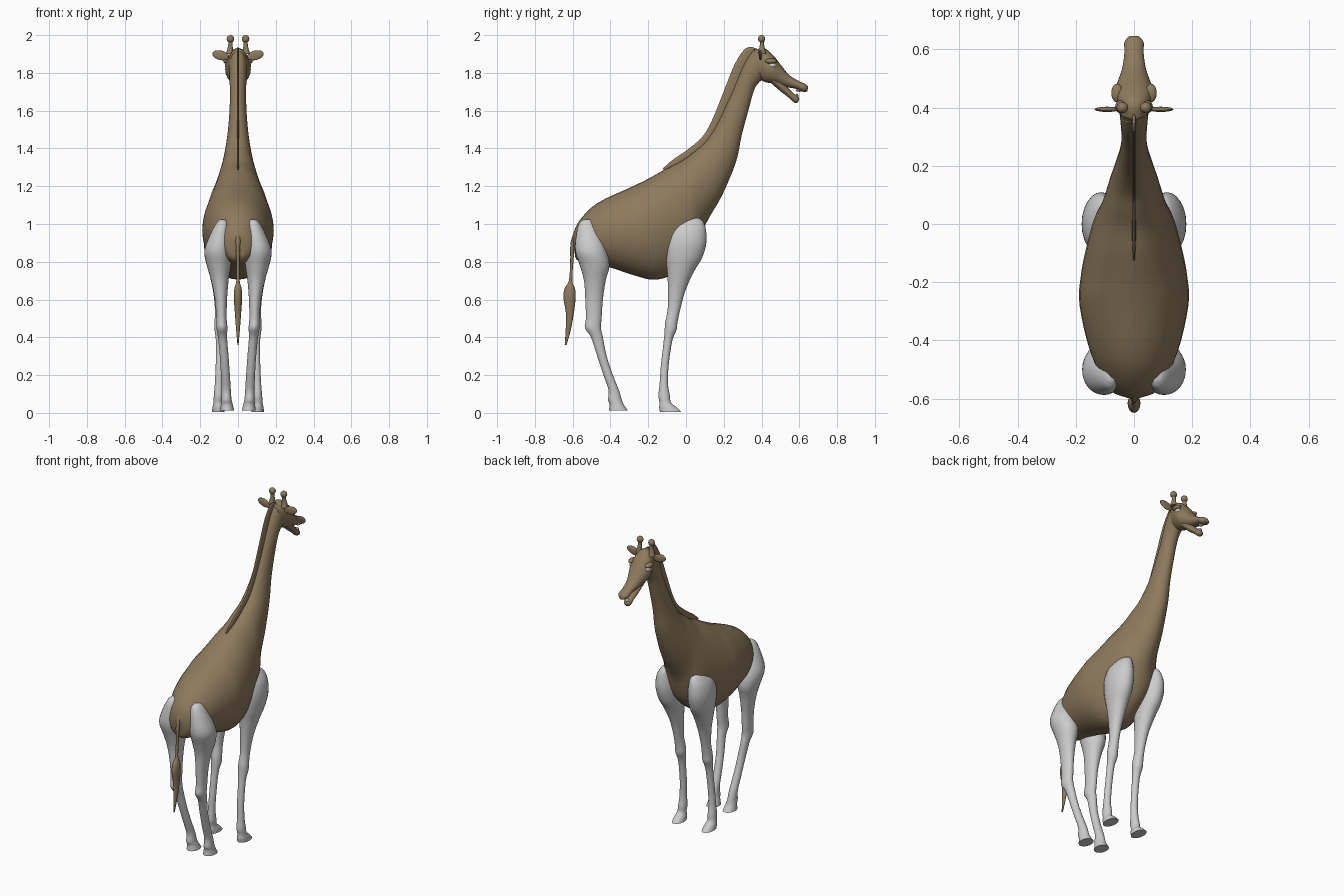
import bpy, bmesh, math
from mathutils import Vector

brown = bpy.data.materials.new("brown_hide")
brown.diffuse_color = (0.27, 0.195, 0.11, 1)


def spline(rows, steps):
    # Catmull-Rom interpolation between rows of section values
    rows = [Vector(r) for r in rows]
    out = []
    for i in range(len(rows) - 1):
        p0, p1, p2 = rows[max(i - 1, 0)], rows[i], rows[i + 1]
        p3 = rows[min(i + 2, len(rows) - 1)]
        for s in range(steps):
            t = s / steps
            out.append(0.5 * (2 * p1 + (p2 - p0) * t + (2 * p0 - 5 * p1 + 4 * p2 - p3) * t * t
                              + (3 * p1 - p0 - 3 * p2 + p3) * t ** 3))
    return out + [rows[-1]]


def loft(name, sections, mat=None, side=1, seg=24, steps=4):
    # each section: one edge (y, z), opposite edge (y, z), x from, x to
    bm = bmesh.new()
    rings = []
    for by, bz, ty, tz, x0, x1 in spline(sections, steps):
        ring = []
        for k in range(seg):
            a = 2 * math.pi * k / seg
            c, s = math.cos(a) / 2, math.sin(a) / 2
            ring.append(bm.verts.new((side * ((x0 + x1) / 2 + c * (x1 - x0)),
                                      (by + ty) / 2 + s * (ty - by),
                                      (bz + tz) / 2 + s * (tz - bz))))
        rings.append(ring)
    for a, b in zip(rings, rings[1:]):
        for k in range(seg):
            n = (k + 1) % seg
            bm.faces.new((a[k], a[n], b[n], b[k]))
    bm.faces.new(rings[0])
    bm.faces.new(rings[-1])
    bmesh.ops.recalc_face_normals(bm, faces=bm.faces)
    me = bpy.data.meshes.new(name)
    bm.to_mesh(me)
    bm.free()
    ob = bpy.data.objects.new(name, me)
    bpy.context.collection.objects.link(ob)
    if mat:
        me.materials.append(mat)
    return ob


def centred(rows):
    return [(a, b, c, d, -w, w) for a, b, c, d, w in rows]


def level(rows):
    return [(y0, z, y1, z, x0, x1) for z, y0, y1, x0, x1 in rows]


def ball(name, loc, scale, mat=None, rot=(0, 0, 0)):
    bpy.ops.mesh.primitive_uv_sphere_add(segments=20, ring_count=12, radius=1, location=loc, rotation=rot)
    ob = bpy.context.object
    ob.name = name
    ob.scale = scale
    if mat:
        ob.data.materials.append(mat)


# Trunk and neck
loft("body_and_neck", centred([
    (-.59, .85, -.60, .93, .025), (-.565, .80, -.57, 1.01, .085), (-.42, .775, -.47, 1.11, .148),
    (-.28, .73, -.28, 1.20, .187), (-.17, .705, -.19, 1.245, .183), (-.07, .735, -.10, 1.295, .165),
    (.05, .84, -.02, 1.335, .138), (.105, 1.0, .04, 1.38, .11), (.19, 1.15, .10, 1.43, .085),
    (.265, 1.33, .155, 1.51, .062), (.295, 1.47, .205, 1.61, .049), (.33, 1.60, .255, 1.72, .043),
    (.365, 1.72, .305, 1.84, .045), (.41, 1.77, .36, 1.93, .05)]), brown, seg=32)

# Head and open mouth
loft("head", centred([
    (.36, 1.79, .35, 1.915, .042), (.41, 1.755, .41, 1.932, .058), (.45, 1.745, .46, 1.895, .068),
    (.485, 1.735, .50, 1.845, .055), (.53, 1.725, .545, 1.79, .04), (.585, 1.715, .595, 1.758, .033),
    (.62, 1.70, .63, 1.742, .033), (.643, 1.702, .646, 1.728, .017)]), brown)
loft("lower_jaw", centred([
    (.44, 1.755, .46, 1.80, .045), (.50, 1.703, .52, 1.745, .036), (.545, 1.668, .56, 1.70, .026),
    (.575, 1.642, .593, 1.675, .023), (.592, 1.643, .60, 1.662, .012)]), brown)
ball("lower_teeth", (0, .588, 1.677), (.014, .007, .014))
ball("upper_teeth", (0, .60, 1.708), (.016, .02, .008))

# Ears, horns and eyes
for side, word in ((1, "right"), (-1, "left")):
    ball("ear_" + word, (side * .092, .394, 1.893), (.045, .009, .025), brown, (0, -side * .25, 0))
    loft("horn_" + word, level([(1.90, .38, .425, .025, .065), (1.94, .39, .415, .028, .053),
                                (1.975, .39, .412, .029, .051)]), brown, side, 16)
    ball("horn_tip_" + word, (side * .04, .40, 1.98), (.02, .019, .02), brown)
    ball("brow_" + word, (side * .058, .45, 1.862), (.02, .032, .014), brown)
    ball("eye_" + word, (side * .056, .458, 1.84), (.014, .019, .014))

# Mane
loft("mane", centred([
    (-.115, 1.285, -.125, 1.292, .003), (-.05, 1.31, -.07, 1.34, .006), (.03, 1.36, 0, 1.388, .006),
    (.12, 1.43, .085, 1.46, .006), (.18, 1.53, .138, 1.55, .006), (.25, 1.68, .195, 1.69, .006),
    (.31, 1.82, .255, 1.84, .006), (.35, 1.89, .305, 1.92, .006), (.37, 1.91, .34, 1.937, .006),
    (.385, 1.915, .375, 1.928, .003)]), brown, seg=12)

# Tail with tuft
loft("tail", level([(z, y0, y1, -w, w) for z, y0, y1, w in (
    (.98, -.585, -.545, .018), (.90, -.611, -.585, .012), (.80, -.613, -.596, .009),
    (.70, -.620, -.602, .009), (.66, -.642, -.588, .019), (.61, -.649, -.584, .022),
    (.52, -.635, -.595, .016), (.44, -.637, -.61, .010), (.36, -.642, -.632, .003))]), brown, seg=16)

# Legs
front = level([
    (1.035, .01, .06, .09, .115), (1.015, -.05, .09, .07, .14), (.97, -.09, .105, .055, .168),
    (.90, -.108, .108, .045, .18), (.82, -.108, .085, .045, .172), (.75, -.10, .043, .05, .155),
    (.65, -.095, -.002, .06, .133), (.55, -.097, -.03, .068, .122), (.48, -.11, -.045, .064, .124),
    (.44, -.113, -.05, .064, .124), (.38, -.118, -.073, .073, .117), (.25, -.133, -.092, .077, .118),
    (.15, -.14, -.095, .08, .123), (.09, -.146, -.085, .078, .128), (.055, -.14, -.08, .08, .13),
    (.03, -.142, -.05, .074, .135), (.005, -.138, -.025, .07, .138)])
rear = level([
    (1.025, -.54, -.50, .065, .095), (1.005, -.565, -.475, .05, .115), (.95, -.58, -.45, .038, .145),
    (.86, -.587, -.42, .033, .178), (.78, -.562, -.405, .038, .165), (.70, -.54, -.425, .05, .142),
    (.60, -.533, -.44, .058, .122), (.50, -.53, -.447, .06, .115), (.45, -.535, -.45, .056, .114),
    (.40, -.503, -.44, .058, .106), (.30, -.47, -.42, .05, .096), (.20, -.437, -.387, .043, .09),
    (.12, -.41, -.355, .038, .087), (.07, -.413, -.34, .034, .088), (.045, -.405, -.33, .028, .09),
    (.012, -.408, -.307, .02, .094)])
for side, word in ((1, "right"), (-1, "left")):
    loft("front_leg_" + word, front, None, side)
    loft("rear_leg_" + word, rear, None, side)

bpy.ops.object.select_all(action="SELECT")
bpy.context.view_layer.objects.active = bpy.data.objects["body_and_neck"]
bpy.ops.object.shade_smooth_by_angle(angle=math.radians(50))
